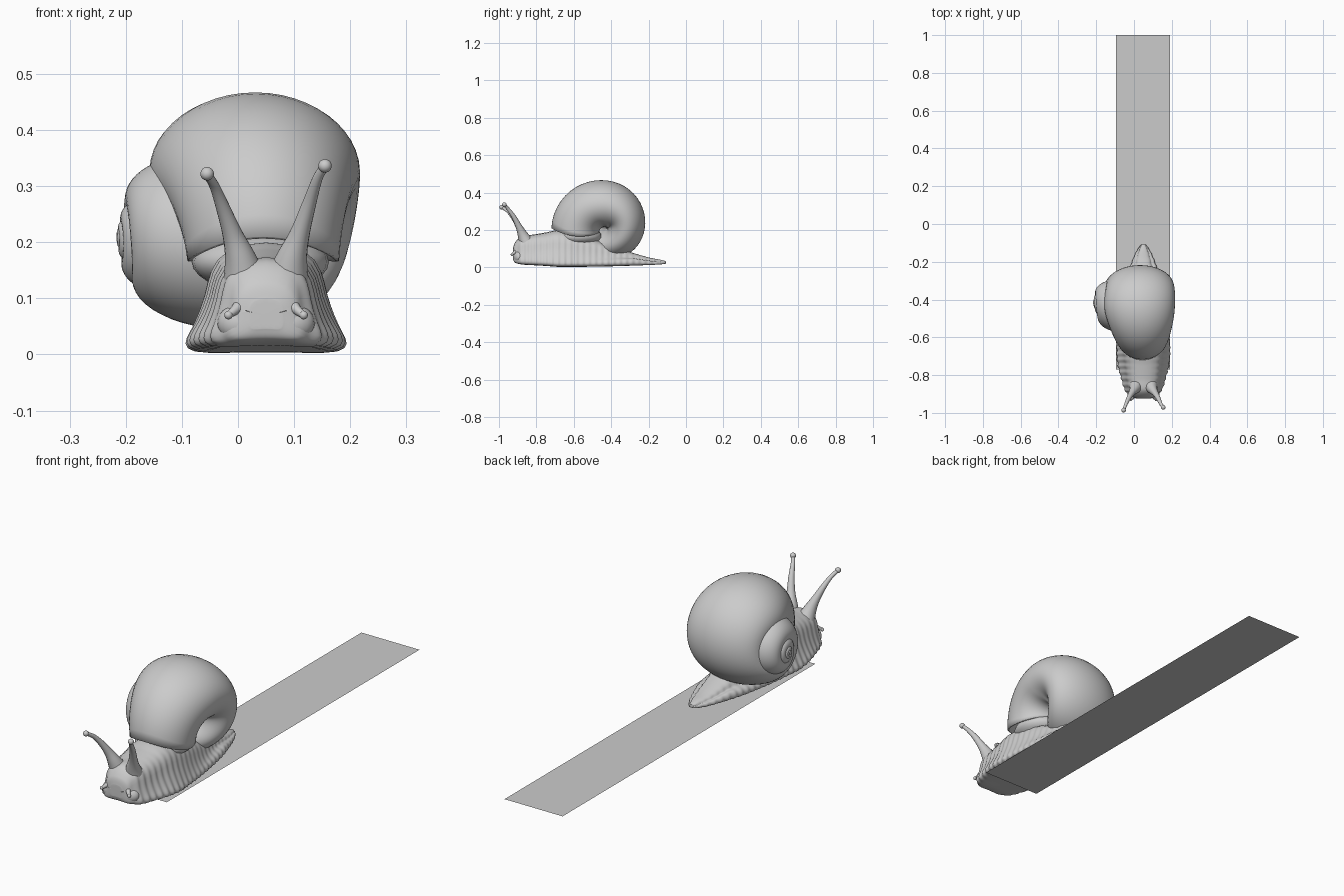
import bpy, bmesh
from math import sin, cos, pi, tau
from mathutils import Vector

if "Cube" in bpy.data.objects:
    bpy.data.objects.remove(bpy.data.objects["Cube"])

CX = 0.05  # centre line of the body


def finish(name, bm, subsurf=0):
    bmesh.ops.recalc_face_normals(bm, faces=bm.faces)
    me = bpy.data.meshes.new(name)
    bm.to_mesh(me)
    bm.free()
    for p in me.polygons:
        p.use_smooth = True
    ob = bpy.data.objects.new(name, me)
    bpy.context.collection.objects.link(ob)
    if subsurf:
        m = ob.modifiers.new("smooth", 'SUBSURF')
        m.levels = m.render_levels = subsurf
    return ob


def loft(name, rings, cap_start=True, cap_end=True, subsurf=0):
    bm = bmesh.new()
    vs = [[bm.verts.new(p) for p in ring] for ring in rings]
    n = len(rings[0])
    for a, b in zip(vs, vs[1:]):
        for i in range(n):
            bm.faces.new((a[i], a[(i + 1) % n], b[(i + 1) % n], b[i]))
    if cap_start:
        bm.faces.new(vs[0])
    if cap_end:
        bm.faces.new(vs[-1])
    return finish(name, bm, subsurf)


def spline(keys, t):
    """Catmull-Rom through tuples, t in key units."""
    last = len(keys) - 1
    i = max(0, min(int(t), last - 1))
    f = t - i
    p0, p1, p2, p3 = (keys[max(0, min(j, last))] for j in range(i - 1, i + 3))
    return [0.5 * (2 * b + (c - a) * f + (2 * a - 5 * b + 4 * c - d) * f * f
                   + (3 * b - a - 3 * c + d) * f ** 3)
            for a, b, c, d in zip(p0, p1, p2, p3)]


def ellipsoid(name, loc, size):
    bm = bmesh.new()
    bmesh.ops.create_uvsphere(bm, u_segments=24, v_segments=14, radius=1)
    for v in bm.verts:
        v.co = Vector(loc) + Vector(a * b for a, b in zip(v.co, size))
    return finish(name, bm)


# Shell: quarter-turn keys back from the opening (outer radius, centre x, half width, half depth)
keys = [(.30, .045, .135, .125), (.255, .03, .185, .13), (.20, .03, .178, .10),
        (.165, -.015, .17, .085), (.15, -.08, .11, .075), (.14, -.10, .10, .07),
        (.12, -.115, .09, .06), (.10, -.13, .078, .05)]
APEX = -.218
for k in range(8, 20):
    r, c, a, b = keys[k - 4]
    keys.append((r * .5, APEX + (c - APEX) * .5, a * .5, b * .5))


def shell_ring(t, shrink=1.0):
    R, cx, ax, b = spline(keys, t)
    ring = []
    for i in range(48):
        u = tau * i / 48
        rad = R - b + b * shrink * cos(u)
        ang = -t * pi / 2 + .6 * (1 - rad / R)
        ring.append((cx + ax * shrink * sin(u), -.42 - rad * cos(ang), .21 - rad * sin(ang)))
    return ring


rings = [shell_ring(.4, .93), shell_ring(.2, .94), shell_ring(0, .95)]
rings += [shell_ring(i / 12) for i in range(0, 12 * 19 + 1)]
loft("shell", rings, cap_start=False)

# Body and foot: sections (y, foot half width, body half width, top z, bottom z)
secs = [(-.925, .03, .03, .10, .045), (-.915, .065, .055, .135, .026), (-.88, .10, .078, .172, .016),
        (-.82, .12, .09, .18, .012), (-.75, .138, .098, .192, .008), (-.68, .145, .105, .205, .003),
        (-.60, .14, .105, .19, .003), (-.50, .13, .095, .16, .004), (-.40, .115, .08, .12, .006),
        (-.30, .095, .06, .085, .009), (-.20, .062, .04, .055, .013), (-.14, .035, .022, .043, .016),
        (-.108, .012, .008, .034, .02)]
rings = []
STEPS = 144
for s in range(STEPS + 1):
    y, w, u, top, z0 = spline(secs, s / STEPS * (len(secs) - 1))
    h = top - z0
    ruffle = sin(y * 190) * min(1, w / .1)
    e = w + .003 * ruffle
    f = min(.02, h * .3)
    half = [(e * .5, z0), (e * .92, z0), (e, z0 + f * .8), (e * .93, z0 + f * 1.7),
            (u + (e - u) * .45, z0 + max(h * .3, f * 2)), (u + .0025 * ruffle, z0 + h * .52),
            (u * .95 + .002 * ruffle, z0 + h * .72), (u * .72, z0 + h * .92)]
    rings.append([(CX, y, z0 + .1 * f)] + [(CX + x, y, z) for x, z in half] + [(CX, y, top)]
                 + [(CX - x, y, z) for x, z in reversed(half)])
loft("body_and_foot", rings, subsurf=1)

# Mantle collar filling the shell opening
ellipsoid("mantle_collar", (.04, -.57, .165), (.122, .12, .055))


def feeler(name, pts):
    """Round tapered tube through (x, y, z, radius) points."""
    n = (len(pts) - 1) * 6
    path = [spline(pts, i / 6) for i in range(n + 1)]
    rings = []
    for i, p in enumerate(path):
        c = Vector(p[:3])
        d = Vector(path[min(i + 1, n)][:3]) - Vector(path[max(i - 1, 0)][:3])
        a = d.cross(Vector((1, 0, 0))).normalized()
        b = d.cross(a).normalized()
        rings.append([c + p[3] * (a * cos(tau * j / 16) + b * sin(tau * j / 16)) for j in range(16)])
    loft(name, rings)


# Eye stalks, lower feelers and lips on both sides
for side, label, dy, dz in ((-1, "left", 0, 0), (1, "right", .015, .014)):
    def at(x):
        return CX + side * x
    tip = (at(.105), -.986 + dy, .322 + dz)
    feeler("eye_stalk_" + label, [
        (at(.036), -.85, .125, .042), (at(.046), -.872, .172, .028), (at(.06), -.892, .215, .018),
        (at(.077), -.92, .262 + dz * .5, .0125), (at(.092), -.952, .30 + dz, .009), (*tip, .008)])
    ellipsoid("eye_" + label, tip, (.012, .012, .012))
    feel = (at(.067), -.93, .07)
    feeler("lower_feeler_" + label, [(at(.035), -.885, .10, .02), (at(.052), -.914, .082, .010), (*feel, .006)])
    ellipsoid("feeler_tip_" + label, feel, (.0075, .0075, .0075))
    ellipsoid("lip_" + label, (at(.042), -.89, .056), (.045, .032, .036))

# Slime trail
bm = bmesh.new()
bm.faces.new([bm.verts.new(p) for p in ((-.095, -.77, 0), (.19, -.77, 0), (.19, 1, 0), (-.095, 1, 0))])
finish("slime_trail", bm)
